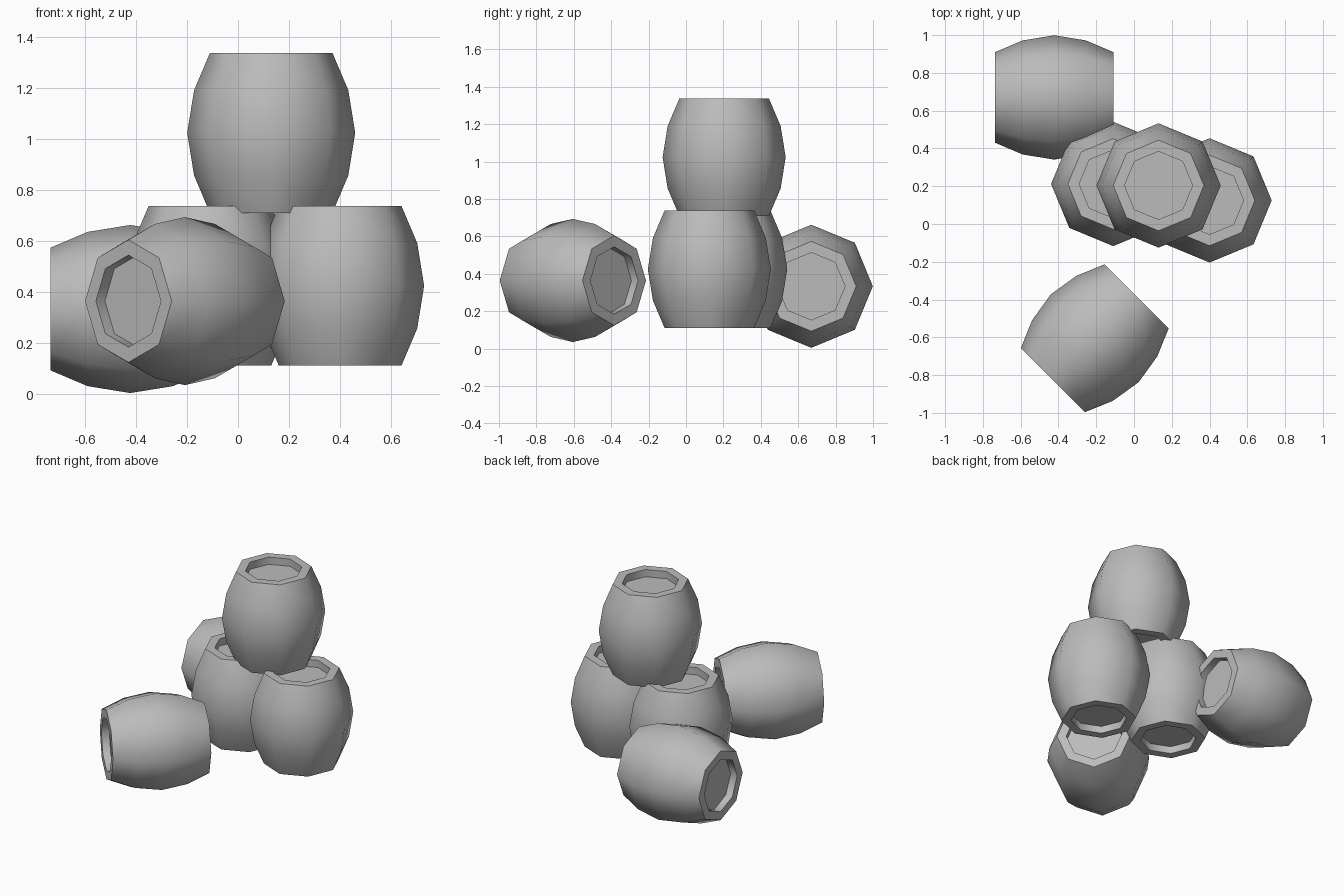
import bpy
import bmesh
from math import cos, sin, pi, radians

cube = bpy.data.objects.get("Cube")
if cube:
    bpy.data.objects.remove(cube, do_unlink=True)

SIDES = 8
# Half profile from the recessed lid out over the rim to the belly: (radius, height)
HALF = [(0.18, 0.263), (0.18, 0.313), (0.24, 0.313), (0.302, 0.167)]
PROFILE = HALF + [(0.329, 0)] + [(r, -h) for r, h in reversed(HALF)]

grey = bpy.data.materials.new("barrel grey")
grey.use_nodes = True
colour = (0.5, 0.5, 0.5, 1)
grey.diffuse_color = colour
grey.node_tree.nodes["Principled BSDF"].inputs["Base Color"].default_value = colour


def barrel(name, location, rotation=(0, 0, 0)):
    bm = bmesh.new()
    rings = [[bm.verts.new((r * cos(2 * pi * i / SIDES), r * sin(2 * pi * i / SIDES), h))
              for i in range(SIDES)] for r, h in PROFILE]
    for a, b in zip(rings, rings[1:]):
        for i in range(SIDES):
            j = (i + 1) % SIDES
            bm.faces.new((a[i], b[i], b[j], a[j]))
    # Recessed lids
    bm.faces.new(rings[0])
    bm.faces.new(rings[-1][::-1])
    bmesh.ops.recalc_face_normals(bm, faces=bm.faces[:])
    mesh = bpy.data.meshes.new(name)
    bm.to_mesh(mesh)
    bm.free()
    mesh.materials.append(grey)
    obj = bpy.data.objects.new(name, mesh)
    obj.location = location
    obj.rotation_euler = [radians(a) for a in rotation]
    bpy.context.collection.objects.link(obj)
    bpy.ops.object.select_all(action="DESELECT")
    obj.select_set(True)
    bpy.context.view_layer.objects.active = obj
    bpy.ops.object.shade_smooth_by_angle(angle=radians(55))


# Standing stack
barrel("left_barrel", (0.40, 0.125, 0.424))
barrel("middle_barrel", (-0.11, 0.212, 0.424))
barrel("top_barrel", (0.13, 0.204, 1.023))
# Barrels lying on their sides
barrel("back_barrel", (-0.422, 0.67, 0.333), (0, 90, 0))
barrel("front_barrel", (-0.208, -0.605, 0.364), (0, 90, 45))
